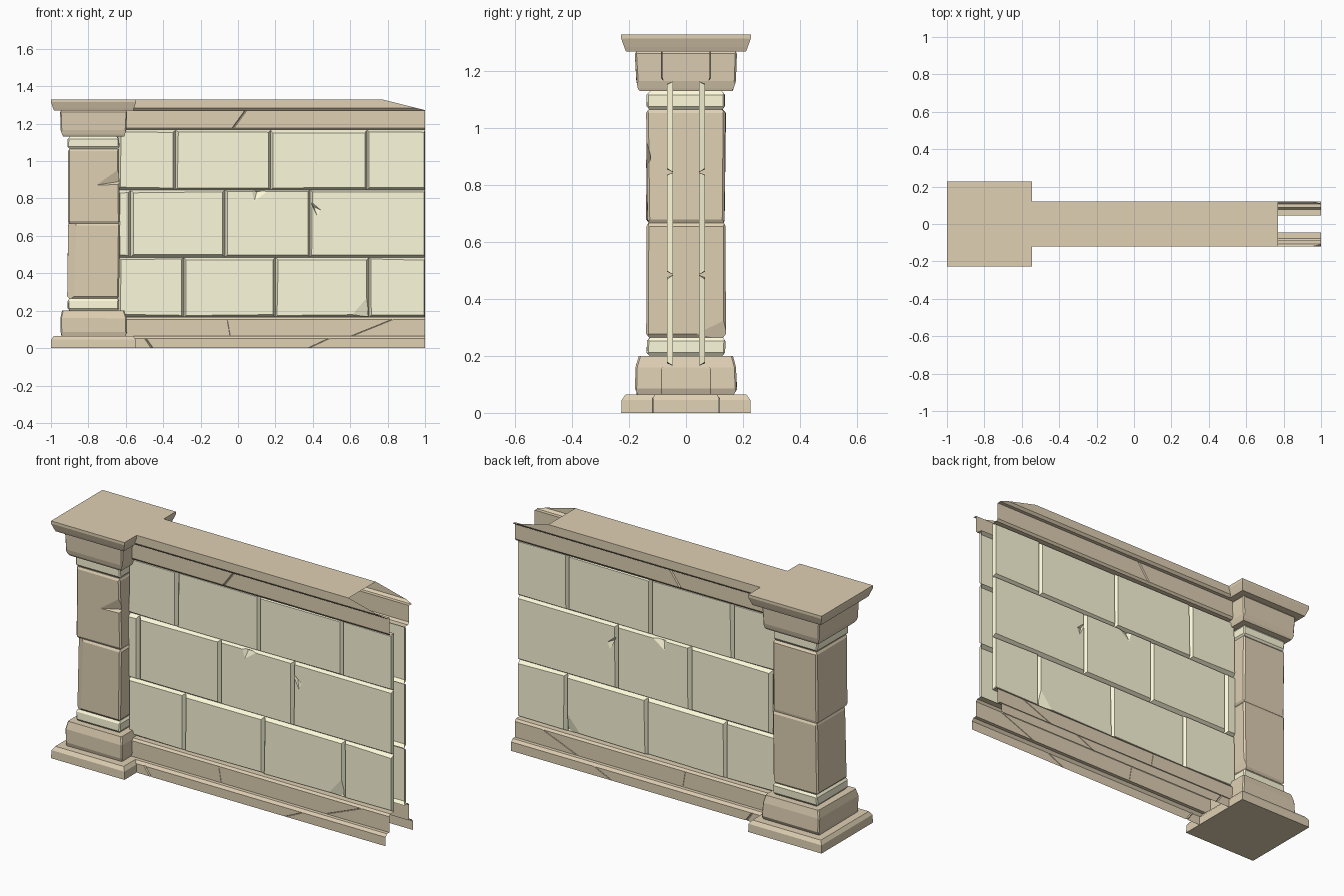
import bpy, bmesh, math, random
from mathutils import Vector

if "Cube" in bpy.data.objects:
    bpy.data.objects.remove(bpy.data.objects["Cube"])

random.seed(4)
PX = -0.7725            # pillar centre
END = 1.0               # open end of the wall


def material(name, col):
    m = bpy.data.materials.new(name)
    m.diffuse_color = (*col, 1)
    m.use_nodes = True
    m.node_tree.nodes["Principled BSDF"].inputs["Base Color"].default_value = m.diffuse_color
    return m


TAN = material("tan_stone", (0.74, 0.63, 0.455))
CREAM = material("cream_stone", (0.98, 0.95, 0.70))


def finish(bm, name, mat):
    me = bpy.data.meshes.new(name)
    bm.to_mesh(me)
    bm.free()
    ob = bpy.data.objects.new(name, me)
    bpy.context.collection.objects.link(ob)
    me.materials.append(mat)
    return ob


def mirror_y(ob):
    m = ob.modifiers.new("both_sides", 'MIRROR')
    m.use_axis = (False, True, False)
    m.use_mirror_merge = False


def loft(bm, rings):
    """Closed solid through rings of four points."""
    vs = [[bm.verts.new(p) for p in r] for r in rings]
    faces = [bm.faces.new(vs[0]), bm.faces.new(vs[-1])]
    for a, b in zip(vs, vs[1:]):
        for i in range(4):
            j = (i + 1) % 4
            faces.append(bm.faces.new((a[i], a[j], b[j], b[i])))
    bmesh.ops.recalc_face_normals(bm, faces=faces)


def chip(bm, a, b, c, keep):
    """Slice off everything beyond the plane a-b-c, on the side away from keep."""
    a, b, c = Vector(a), Vector(b), Vector(c)
    n = (b - a).cross(c - a).normalized()
    if n.dot(Vector(keep) - a) > 0:
        n.negate()
    r = bmesh.ops.bisect_plane(bm, geom=bm.verts[:] + bm.edges[:] + bm.faces[:],
                               plane_co=a, plane_no=n, clear_outer=True)
    cut = [e for e in r["geom_cut"] if isinstance(e, bmesh.types.BMEdge)]
    bmesh.ops.holes_fill(bm, edges=cut, sides=0)


def carve(ob, bites, face):
    """Knock pointed bites (three x,z corners and a deep point) into a front face."""
    bm = bmesh.new()
    for a, b, c, d in bites:
        p = [bm.verts.new((x, face - .004, z)) for x, z in (a, b, c)]
        p.append(bm.verts.new((d[0], face + .016, d[1])))
        fs = [bm.faces.new([p[i] for i in t]) for t in ((0, 1, 2), (0, 1, 3), (1, 2, 3), (2, 0, 3))]
        bmesh.ops.recalc_face_normals(bm, faces=fs)
    cutter = finish(bm, "chip_cutter", CREAM)
    mod = ob.modifiers.new("chips", 'BOOLEAN')
    mod.operation, mod.solver, mod.object = 'DIFFERENCE', 'EXACT', cutter
    dg = bpy.context.evaluated_depsgraph_get()
    me = bpy.data.meshes.new_from_object(ob.evaluated_get(dg))
    ob.modifiers.clear()
    ob.data = me
    bpy.data.objects.remove(cutter)


def stack(name, profile, mat, jitter=0.0, bevel=0.0, chips=()):
    """Square pillar course from (height, half width) pairs."""
    bm = bmesh.new()
    r = lambda: random.uniform(-jitter, jitter)
    loft(bm, [[(PX + sx * h + r(), sy * h + r(), z)
               for sx, sy in ((-1, -1), (1, -1), (1, 1), (-1, 1))] for z, h in profile])
    if bevel:
        ed = [e for e in bm.edges if abs(e.verts[0].co.z - e.verts[1].co.z) > 0.03]
        bmesh.ops.bevel(bm, geom=ed, offset=bevel, segments=1, affect='EDGES')
    mid = (PX, 0, (profile[0][0] + profile[-1][0]) / 2)
    for a, b, c in chips:
        chip(bm, a, b, c, mid)
    return finish(bm, name, mat)


# Pillar, bottom to top
L, R, H = -0.91, -0.635, 0.1375
stack("pillar_plinth", [(0, .2275), (.045, .226), (.065, .212)], TAN)
stack("pillar_base", [(.065, .171), (.085, .178), (.16, .177), (.2, .166)], TAN, .003, .006)
for nm, z in (("lower_collar", .2), ("upper_collar", 1.065)):
    stack(nm, [(z, .127), (z + .012, .137), (z + .052, .137), (z + .065, .127)], CREAM, .002, .006)
stack("lower_shaft_stone", [(.265, .129), (.277, .138), (.655, .138), (.667, .131)], TAN, .003, .008,
      [((L, -.115, .48), (-.88, -H, .26), (L, -.12, .26)),
       ((R, 0, .265), (R, .14, .33), (-.65, .14, .265))])
upper = stack("upper_shaft_stone", [(.667, .131), (.68, .138), (1.053, .138), (1.065, .129)],
              TAN, .003, .008)
carve(upper, [((-.77, .87), (-.61, .99), (-.61, .87), (-.64, .89))], -.138)
stack("pillar_capital", [(1.13, .162), (1.142, .168), (1.165, .174), (1.262, .179), (1.27, .172)],
      TAN, .002, .006)
stack("pillar_cap", [(1.27, .211), (1.285, .217), (1.315, .2275), (1.33, .2275)], TAN)


# Wall trims: open sheets swept along x, mirrored to the back
def trim(profile, x0=-.62):
    bm = bmesh.new()
    a = [bm.verts.new((x0, -y, z)) for y, z in profile]
    b = [bm.verts.new((END, -y, z)) for y, z in profile]
    for i in range(len(a) - 1):
        bm.faces.new((a[i], b[i], b[i + 1], a[i + 1]))
    bm.normal_update()
    return bm


def crack(bm, x, z, angle, zmin, zmax, w=.006, depth=.008):
    """Thin V groove across the upright band between zmin and zmax."""
    d = math.radians(angle)
    n = Vector((math.sin(d), 0, -math.cos(d)))
    co = Vector((x, 0, z))
    for off in (-w, 0, w):
        fs = [f for f in bm.faces if zmin < f.calc_center_median().z < zmax
              and abs(f.normal.y) > .8]
        geom = set(fs)
        for f in fs:
            geom.update(f.edges)
            geom.update(f.verts)
        bmesh.ops.bisect_plane(bm, geom=list(geom), plane_co=co + n * off, plane_no=n)
        bm.normal_update()
    for v in bm.verts:
        if abs((v.co - co).dot(n)) < 1e-4 and zmin < v.co.z < zmax:
            v.co.y += depth


bm = trim([(.12, 0), (.12, .05), (.108, .065), (.088, .065), (.088, .153), (.078, .165), (.045, .165)])
crack(bm, -.48, .03, 125, -.01, .055, .005, .005)
crack(bm, .43, .025, 25, -.01, .055, .002, .002)
crack(bm, .72, .11, 22, .06, .158, .002, .002)
crack(bm, -.05, .11, 100, .06, .158, .001, .001)
mirror_y(finish(bm, "wall_base_trim", TAN))

bm = trim([(.045, 1.165), (.078, 1.165), (.088, 1.177), (.088, 1.27), (.108, 1.27), (.12, 1.283), (.12, 1.33)])
crack(bm, .005, 1.22, 54, 1.17, 1.275, .005, .006)
# the coping slopes away at the open end
bmesh.ops.bisect_plane(bm, geom=bm.verts[:] + bm.edges[:] + bm.faces[:],
                       plane_co=(.77, 0, 1.33), plane_no=(.058, 0, .23), clear_outer=True)
mirror_y(finish(bm, "wall_top_trim", TAN))

bm = bmesh.new()
bm.faces.new([bm.verts.new(p) for p in ((-.545, -.12, 1.33), (.77, -.12, 1.33),
                                        (.77, .12, 1.33), (-.545, .12, 1.33))])
finish(bm, "wall_coping_top", TAN)

# Wall blocks: three courses with V joints, each a hollow shell mirrored to the back
FACE, BACK, G = -.066, -.045, .012
courses = [("lower", .165, .485, (-.64, -.29, .2, .7, END)),
           ("middle", .485, .845, (-.64, -.575, -.07, .385, END)),
           ("upper", .845, 1.165, (-.64, -.335, .175, .69, END))]
bites = {("lower", 2): [((.56, .14), (.72, .33), (.74, .13), (.69, .18))],
         ("middle", 2): [((.065, .85), (.19, .85), (.085, .775), (.1, .835))],
         ("middle", 3): [((.375, .80), (.45, .735), (.43, .69), (.405, .755))]}
j = lambda: random.uniform(-.004, .004)
for row, z0, z1, xs in courses:
    for i, (x0, x1) in enumerate(zip(xs, xs[1:])):
        gr = .005 if x1 == END else G
        back = [(x0, BACK, z0), (x1, BACK, z0), (x1, BACK, z1), (x0, BACK, z1)]
        front = [(x0 + G + j(), FACE, z0 + G + j()), (x1 - gr, FACE, z0 + G + j()),
                 (x1 - gr, FACE, z1 - G + j()), (x0 + G + j(), FACE, z1 - G + j())]
        bm = bmesh.new()
        loft(bm, [back, front])
        block = finish(bm, f"{row}_wall_block_{i + 1}", CREAM)
        if (row, i) in bites:
            carve(block, bites[row, i], FACE)
        bm = bmesh.new()
        bm.from_mesh(block.data)
        bmesh.ops.delete(bm, geom=[f for f in bm.faces
                                   if all(v.co.y > BACK - 1e-4 for v in f.verts)], context='FACES')
        bm.to_mesh(block.data)
        bm.free()
        mirror_y(block)
